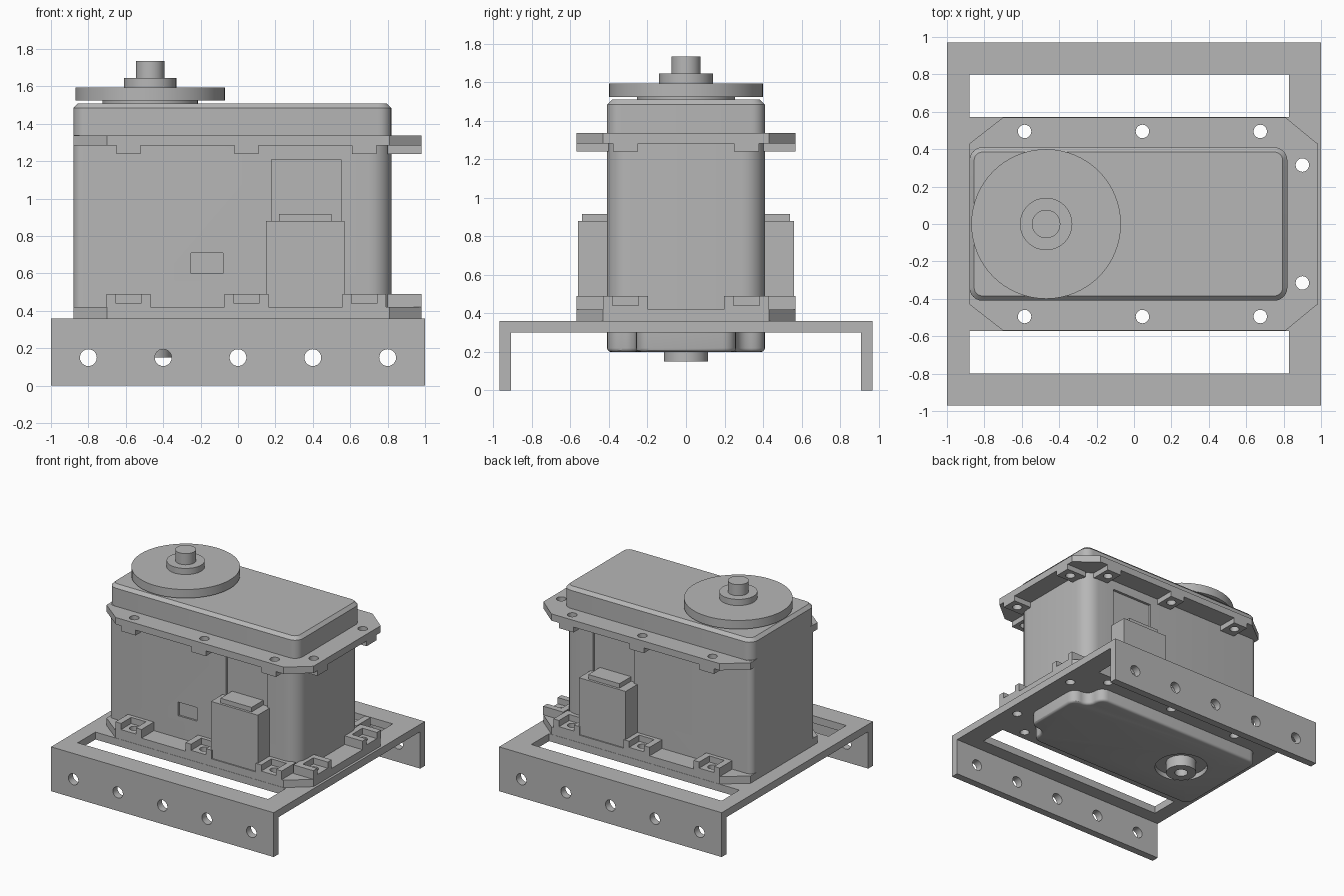
import bpy
import bmesh
from math import cos, sin, pi, radians
from mathutils import Vector

cube = bpy.data.objects.get("Cube")
if cube:
    bpy.data.objects.remove(cube, do_unlink=True)

grey = bpy.data.materials.new("plain_grey")
GREY = (0.47, 0.47, 0.47, 1)
grey.use_nodes = True
grey.diffuse_color = GREY
for node in grey.node_tree.nodes:
    if node.type == 'BSDF_PRINCIPLED':
        node.inputs["Base Color"].default_value = GREY

AXES = {'z': lambda u, v, w: (u, v, w),
        'y': lambda u, v, w: (u, w, v),
        'x': lambda u, v, w: (w, u, v)}


def rect(u0, u1, v0, v1):
    return [(u0, v0), (u1, v0), (u1, v1), (u0, v1)]


def circle(u, v, r, n=32):
    return [(u + r * cos(2 * pi * i / n), v + r * sin(2 * pi * i / n)) for i in range(n)]


def fillet(points, radii, steps=6):
    """Round each right-angled corner of an outline with its own radius."""
    out = []
    for i, (p, r) in enumerate(zip(points, radii)):
        p = Vector(p)
        a = (Vector(points[i - 1]) - p).normalized() * r
        b = (Vector(points[(i + 1) % len(points)]) - p).normalized() * r
        for k in range(steps + 1):
            t = k / steps * pi / 2
            out.append(tuple(p + a * (1 - sin(t)) + b * (1 - cos(t))))
    return out


def add_prism(bm, outline, w0, w1, axis='z', bevel=0, bevel_w=None, segments=1):
    place = AXES[axis]
    lo = [bm.verts.new(place(u, v, w0)) for u, v in outline]
    hi = [bm.verts.new(place(u, v, w1)) for u, v in outline]
    faces = [bm.faces.new(lo), bm.faces.new(hi)]
    for i in range(len(lo)):
        faces.append(bm.faces.new((lo[i - 1], lo[i], hi[i], hi[i - 1])))
    bmesh.ops.recalc_face_normals(bm, faces=faces)
    if bevel:
        rim = faces[0 if bevel_w == w0 else 1]
        bmesh.ops.bevel(bm, geom=list(rim.edges), offset=bevel, segments=segments,
                        profile=0.5, affect='EDGES')


def build(name, prisms):
    """One object from a list of prism argument tuples."""
    bm = bmesh.new()
    for args in prisms:
        add_prism(bm, *args)
    mesh = bpy.data.meshes.new(name)
    bm.to_mesh(mesh)
    bm.free()
    ob = bpy.data.objects.new(name, mesh)
    bpy.context.collection.objects.link(ob)
    mesh.materials.append(grey)
    return ob


def cut(ob, prisms):
    cutter = build("cutter", prisms)
    cutter.hide_render = True
    mod = ob.modifiers.new("cut", 'BOOLEAN')
    mod.operation = 'DIFFERENCE'
    mod.solver = 'EXACT'
    mod.object = cutter
    graph = bpy.context.evaluated_depsgraph_get()
    mesh = bpy.data.meshes.new_from_object(ob.evaluated_get(graph))
    ob.modifiers.clear()
    ob.data = mesh
    bpy.data.objects.remove(cutter, do_unlink=True)


X0, X1, Y = -0.88, 0.82, 0.41
AXLE = -0.47
SIDE_X = (-0.585, 0.045, 0.675)
END_Y = (-0.315, 0.315)
screw_spots = [(x, y) for x in SIDE_X for y in (-0.495, 0.495)] + [(0.9, y) for y in END_Y]
screw_holes = [(circle(x, y, 0.036, 20), 0.1, 1.5) for x, y in screw_spots]
case = rect(X0, X1, -Y, Y)

# Main case with shallow recesses
body = build("body", [(fillet(case, (0.05, 0.12, 0.12, 0.05)), 0.36, 1.34)])
recesses = [(rect(-0.25, -0.08, 0.60, 0.71), -0.5, -0.395, 'y')]
for s in (-1, 1):
    recesses.append((rect(0.18, 0.55, 0.85, 1.21), *sorted((s * 0.39, s * 0.5)), 'y'))
cut(body, recesses)

# Top cap with chamfered rim
build("top_cap", [(fillet(case, (0.07,) * 4), 1.335, 1.51, 'z', 0.025, 1.51)])

# Bottom cap with notched corners and an annular recess round the idler boss
notched = [(X0, -Y), (0.67, -Y), (0.67, -0.26), (X1, -0.26),
           (X1, 0.26), (0.67, 0.26), (0.67, Y), (X0, Y)]
bottom = build("bottom_cap", [(fillet(notched, (0.07,) * 8, 5), 0.20, 0.365, 'z', 0.02, 0.20, 3)])
cut(bottom, [(circle(AXLE, 0, 0.2, 48), 0.1, 0.24)])
boss = build("idler_boss", [(circle(AXLE, 0, 0.115, 40), 0.15, 0.26)])
cut(boss, [(circle(AXLE, 0, 0.05, 24), 0.1, 0.21)])

# Mounting flanges with clipped corners
flange = [(X0, -0.43), (-0.70, -0.57), (0.81, -0.57), (0.98, -0.43),
          (0.98, 0.43), (0.81, 0.57), (-0.70, 0.57), (X0, 0.43)]


def pads(half, z0, z1, inner=0.0):
    """Rectangles at every screw, reaching from the case to the flange edge."""
    out = []
    for x in SIDE_X:
        for s in (-1, 1):
            y0, y1 = sorted((s * (Y - 0.02 + inner), s * (0.57 + inner)))
            out.append((rect(x - half, x + half, y0, y1), z0, z1))
    for y in END_Y:
        out.append((rect(X1 - 0.02 + inner, 0.98 + inner, y - half, y + half), z0, z1))
    return out


upper = build("upper_flange", [(flange, 1.283, 1.338)])
cut(upper, screw_holes)
upper_pads = build("upper_flange_pads", pads(0.065, 1.24, 1.283))
cut(upper_pads, screw_holes)

lower = build("lower_flange", [(flange, 0.36, 0.42)])
cut(lower, screw_holes)
nut_seats = build("nut_seats", pads(0.117, 0.42, 0.49))
cut(nut_seats, pads(0.067, 0.44, 0.6, 0.05))
cut(nut_seats, screw_holes)

# Cable connectors on both sides
for s, side in ((-1, "front"), (1, "back")):
    build(side + "_connector", [
        (rect(0.15, 0.57, 0.42, 0.88), *sorted((s * 0.38, s * 0.56)), 'y')])
    build(side + "_connector_plug", [
        (rect(0.22, 0.50, 0.88, 0.917), *sorted((s * 0.38, s * 0.54)), 'y')])

# Output horn, hub and screw
for name, r, z0, z1 in (("horn_collar", 0.255, 1.50, 1.525), ("horn_disc", 0.40, 1.525, 1.595),
                        ("horn_hub", 0.14, 1.595, 1.645), ("horn_screw", 0.076, 1.645, 1.735)):
    build(name, [(circle(AXLE, 0, r, 64), z0, z1)])

# Channel bracket with side slots and holes
channel = [(-0.97, 0), (-0.91, 0), (-0.91, 0.3), (0.91, 0.3),
           (0.91, 0), (0.97, 0), (0.97, 0.36), (-0.97, 0.36)]
bracket = build("bracket", [(channel, -1, 1, 'x')])
cut(bracket, [(rect(X0, 0.83, *sorted((s * 0.572, s * 0.80))), 0.2, 0.5) for s in (-1, 1)])
cut(bracket, screw_holes)
cut(bracket, [(circle(0.4 * i, 0.15, 0.045, 24), -1.2, 1.2, 'y') for i in range(-2, 3)])

# Smooth the rounds, keep the edges crisp
bpy.ops.object.select_all(action='DESELECT')
for ob in bpy.context.collection.objects:
    if ob.type == 'MESH' and grey.name in ob.data.materials:
        ob.select_set(True)
        bpy.context.view_layer.objects.active = ob
bpy.ops.object.shade_smooth_by_angle(angle=radians(30))
